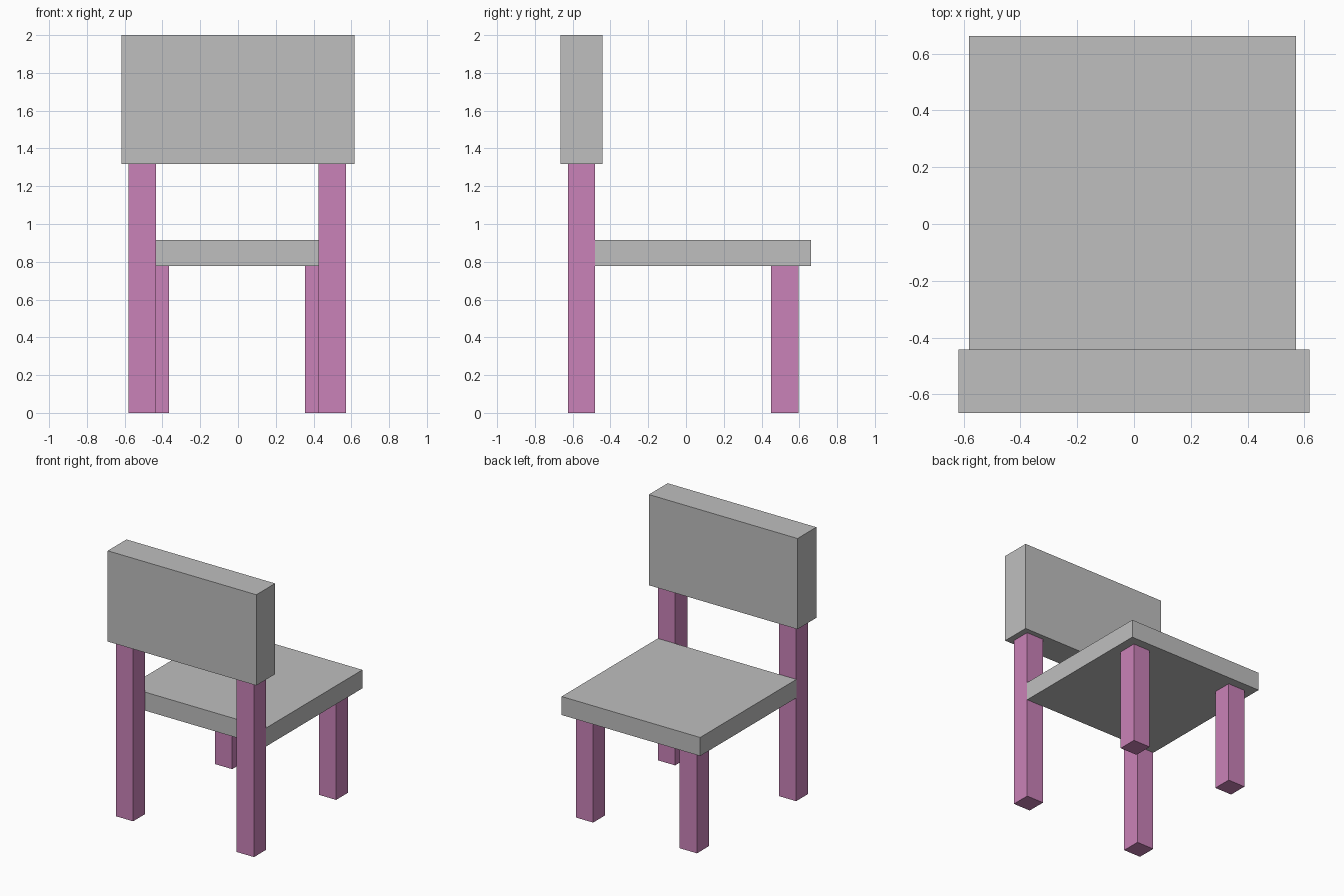
import bpy
import bmesh
from mathutils import Matrix, Vector

cube = bpy.data.objects.get("Cube")
if cube:
    bpy.data.objects.remove(cube, do_unlink=True)


def make_material(name, rgb):
    mat = bpy.data.materials.new(name)
    mat.use_nodes = True
    colour = (*rgb, 1.0)
    mat.diffuse_color = colour
    mat.node_tree.nodes["Principled BSDF"].inputs["Base Color"].default_value = colour
    return mat


def make_box(name, low, high, mat):
    """Flat-shaded box between two opposite corners."""
    low, high = Vector(low), Vector(high)
    bm = bmesh.new()
    bmesh.ops.create_cube(bm, size=1.0, matrix=Matrix.Diagonal((*(high - low), 1.0)))
    mesh = bpy.data.meshes.new(name)
    bm.to_mesh(mesh)
    bm.free()
    mesh.materials.append(mat)
    obj = bpy.data.objects.new(name, mesh)
    obj.location = (low + high) / 2
    bpy.context.collection.objects.link(obj)
    return obj


grey = make_material("grey panel", (0.52, 0.52, 0.52))
pink = make_material("pink leg", (0.59, 0.223, 0.48))

LEG = 0.144           # leg thickness
SEAT_BOTTOM = 0.777
BACK_BOTTOM = 1.318
LEG_SHIFT = -0.004    # legs and seat sit slightly off centre

# Panels
make_box("seat", (-0.581, -0.481, SEAT_BOTTOM), (0.571, 0.662, 0.916), grey)
make_box("backrest", (-0.618, -0.665, BACK_BOTTOM), (0.618, -0.442, 2.0), grey)

# Legs: the tall pair carries the backrest, the short pair carries the seat
for pair, x_centre, y_low, top in (
    ("tall", 0.503, -0.625, BACK_BOTTOM),
    ("short", 0.432, 0.451, SEAT_BOTTOM),
):
    for side, sign in (("left", 1), ("right", -1)):
        x = sign * x_centre + LEG_SHIFT
        make_box(f"{pair}_leg_{side}",
                 (x - LEG / 2, y_low, 0.0), (x + LEG / 2, y_low + LEG, top), pink)
